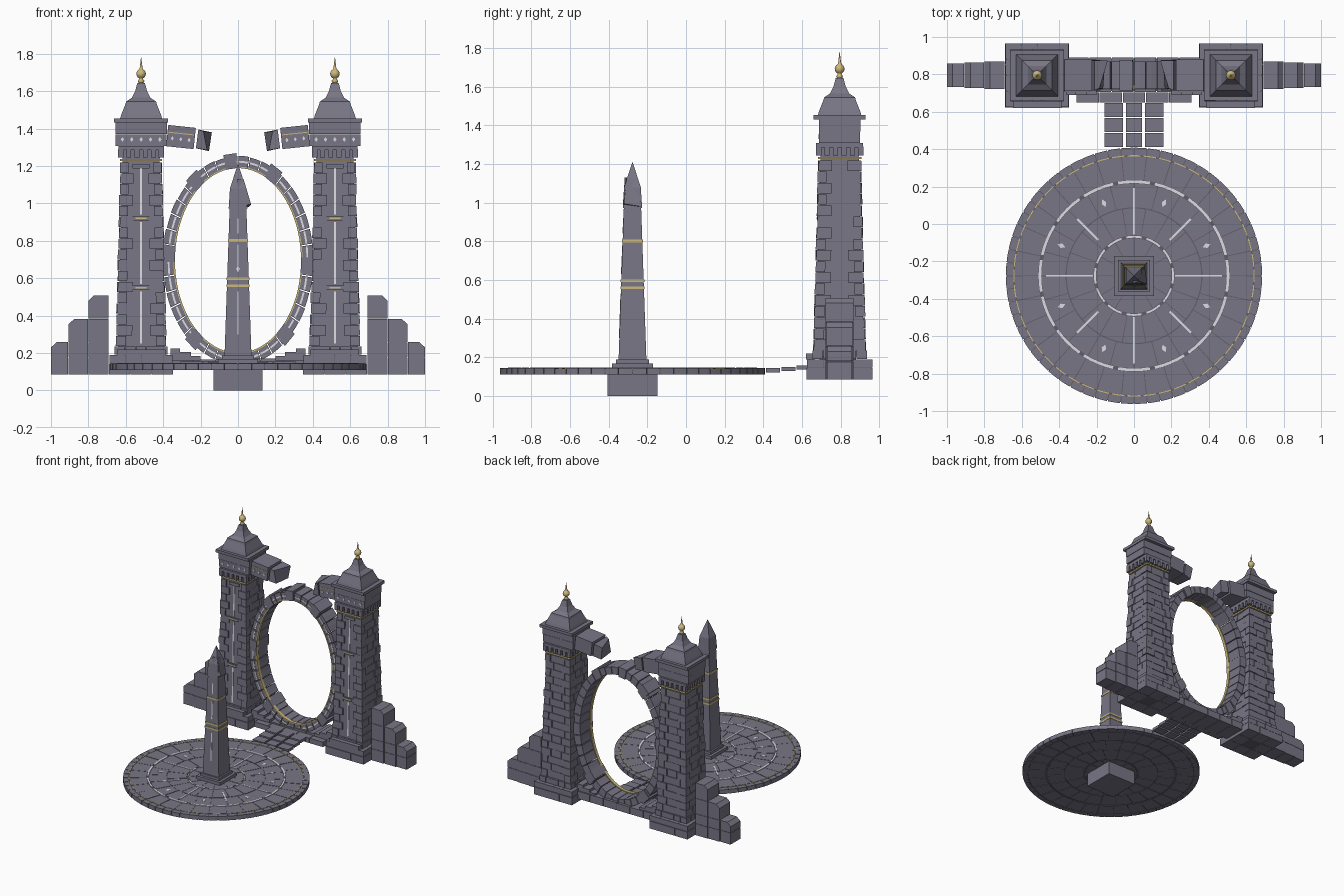
import bpy, bmesh, math, random
from mathutils import Matrix, Vector

random.seed(4)
if "Cube" in bpy.data.objects:
    bpy.data.objects.remove(bpy.data.objects["Cube"])

STONE, MORTAR, PALE, GOLD = range(4)
I = Matrix.Identity(4)
T = lambda x, y, z: Matrix.Translation((x, y, z))
R = lambda deg, axis: Matrix.Rotation(math.radians(deg), 4, axis)


def material(name, rgb):
    m = bpy.data.materials.new(name)
    m.use_nodes = True
    m.diffuse_color = (*rgb, 1)
    m.node_tree.nodes["Principled BSDF"].inputs["Base Color"].default_value = (*rgb, 1)
    return m


MATS = [material("violet grey stone", (.19, .18, .235)), material("shadowed mortar", (.12, .11, .15)),
        material("pale inlay", (.72, .71, .76)), material("pale gold", (.60, .48, .20))]


def finish(bm, name):
    bmesh.ops.recalc_face_normals(bm, faces=bm.faces[:])
    mesh = bpy.data.meshes.new(name)
    bm.to_mesh(mesh)
    bm.free()
    for m in MATS:
        mesh.materials.append(m)
    bpy.context.collection.objects.link(bpy.data.objects.new(name, mesh))


def loft(bm, rings, mat, M=I, smooth=False):
    """Skin a list of equal point rings and close both ends."""
    vs = [[bm.verts.new(M @ Vector(p)) for p in ring] for ring in rings]
    n = len(vs[0])
    faces = [bm.faces.new(vs[0]), bm.faces.new(vs[-1])]
    for a, b in zip(vs, vs[1:]):
        faces += [bm.faces.new((a[i], a[(i + 1) % n], b[(i + 1) % n], b[i])) for i in range(n)]
    for f in faces:
        f.material_index, f.smooth = mat, smooth


def box(bm, x, y, z, mat=STONE, M=I):
    rect = [(x[0], y[0]), (x[1], y[0]), (x[1], y[1]), (x[0], y[1])]
    loft(bm, [[(*p, h) for p in rect] for h in z], mat, M)


def stack(bm, cx, cy, profile, mat=STONE, n=4, depth=1, smooth=False):
    """Turned profile of (half width, height); four sides give a square plan."""
    k = math.sqrt(2) if n == 4 else 1
    angles = [(i + .5) * math.tau / n for i in range(n)]
    loft(bm, [[(cx + k * r * math.cos(a), cy + k * r * depth * math.sin(a), z) for a in angles]
              for r, z in profile], mat, smooth=smooth)


def sector(bm, inner, outer, a0, a1, z, mat=STONE, M=I, k=3):
    """Curved block between two ellipses."""
    arc = [a0 + (a1 - a0) * i / k for i in range(k + 1)]
    pts = [(inner[0] * math.cos(a), inner[1] * math.sin(a)) for a in arc]
    pts += [(outer[0] * math.cos(a), outer[1] * math.sin(a)) for a in reversed(arc)]
    loft(bm, [[(*p, h) for p in pts] for h in z], mat, M)


def diamond(bm, size, z, M):
    w, h = size
    loft(bm, [[(w, 0, q), (0, h, q), (-w, 0, q), (0, -h, q)] for q in z], PALE, M)


# Round plaza of radial paving
CY, TOP = -.277, .145
PLAZA = T(0, CY, 0)
bm = bmesh.new()
stack(bm, 0, CY, [(.68, .113), (.68, .142)], MORTAR, n=72)
for r0, r1, n in [(.646, .685, 60), (.512, .638, 30), (.366, .493, 24), (.218, .36, 18), (.1, .2, 12)]:
    for i in range(n):
        step, gap = math.tau / n, .0025 / r1
        sector(bm, (r0, r0), (r1, r1), i * step + gap, (i + 1) * step - gap,
               (.11, TOP - random.uniform(0, .002)), M=PLAZA)
finish(bm, "plaza_paving")

bm = bmesh.new()
for r0, r1, n, mat, fill in [(.496, .51, 16, PALE, .86), (.204, .214, 12, PALE, .75), (.639, .645, 48, GOLD, .8)]:
    for i in range(n):
        step = math.tau / n
        sector(bm, (r0, r0), (r1, r1), (i - fill / 2) * step, (i + fill / 2) * step, (.14, .147), mat, PLAZA, 4)
for i in range(8):
    spoke = PLAZA @ R(45 * i, 'Z')
    r0, r1 = (.22, .47) if i % 2 == 0 else (.27, .43)
    box(bm, (r0, r1), (-.005, .005), (.14, .147), PALE, spoke)
    diamond(bm, (.022, .013), (.14, .147), spoke @ R(22.5, 'Z') @ T(.42, 0, 0))
finish(bm, "plaza_inlay")

# Obelisk with its foundation and broken tip
bm = bmesh.new()
stack(bm, 0, CY, [(.13, 0), (.13, .12)])
for h, z0, z1 in [(.107, .12, .168), (.085, .168, .188)]:
    stack(bm, 0, CY, [(h, z0), (h, z1)])
stack(bm, 0, CY, [(.072, .188), (.045, .972)])
stack(bm, 0, CY, [(.05, .972), (.043, 1.08), (.001, 1.21)])
loft(bm, [[(-.01, -.05, .985), (.07, -.045, .995), (.058, .045, .98), (-.01, .045, .975)],
          [(-.005, -.04, 1.13), (.03, -.03, 1.13), (.03, .02, 1.12), (-.005, .02, 1.13)]], STONE, PLAZA)
finish(bm, "obelisk")

bm = bmesh.new()
shaft = lambda z: .072 - (z - .188) * .0344
for z in (.56, .597, .802):
    stack(bm, 0, CY, [(shaft(z) + .003, z - .007), (shaft(z) + .003, z + .007)], GOLD)
for z0, z1 in [(.3, .53), (.66, .78), (.84, .92)]:
    loft(bm, [[(x, CY - shaft(z) - d, z) for x, d in ((-.004, -.002), (.004, -.002), (.004, .002), (-.004, .002))]
              for z in (z0, z1)], PALE)
diamond(bm, (.01, .018), (0, .003), T(0, CY - shaft(.65), .65) @ R(90, 'X'))
finish(bm, "obelisk_bands")

# Path of slabs rising to the gate
bm = bmesh.new()
for row in range(3):
    for col in (-1, 0, 1):
        y, z = .413 + .08 * row, .122 + .007 * row
        w = .044 if col == 0 else .05
        box(bm, (col * .109 - w, col * .109 + w), (y, y + .074), (z, z + .022))
finish(bm, "path_slabs")

# Sill between the towers
GY = .795
bm = bmesh.new()
box(bm, (-.36, .36), (.71, .885), (.113, .162), MORTAR)
for i in range(6):
    x = -.36 + .12 * i
    box(bm, (x + .002, x + .118), (.705, .89), (.11, .165 + random.uniform(0, .006)))
for i in range(5):
    x = -.31 + .124 * i
    box(bm, (x + .002, x + .122), (.65, .703), (.115, .155))
for s in (-1, 1):
    for far, z in [(.31, .225), (.25, .205), (.2, .185)]:
        box(bm, sorted((s * .36, s * far)), (.69, .88), (.16, z))
finish(bm, "gate_sill")

# Oval ring of voussoirs with larger clasp stones
RING = T(0, GY, .695) @ R(90, 'X')
bm = bmesh.new()
N = 40
for i in range(N):
    a, step = i * math.tau / N, math.tau / N
    d = random.uniform(0, .004)
    sector(bm, (.343, .5), (.4 + d, .556 + d), a + .006, a + step - .006, (-.073, .073), M=RING, k=2)
for deg in (96, 60, 127, 176, 357, 312, 232):
    a = math.radians(deg)
    sector(bm, (.338, .494), (.416, .574), a - .085, a + .085, (-.081, .081), M=RING, k=1)
finish(bm, "oval_ring")

bm = bmesh.new()
for i in range(N):
    a, step = i * math.tau / N, math.tau / N
    sector(bm, (.366, .523), (.376, .533), a + .015, a + step - .015, (.07, .076), PALE, RING, 2)
    sector(bm, (.337, .494), (.345, .502), a, a + step, (.05, .075), GOLD, RING, 2)
finish(bm, "ring_inlay")

# Towers, mirrored to both sides
BASE, HEAD = .235, 1.25
half = lambda z: .13 - (z - BASE) * .026


def quoin(bm, cx, xr, yr, z0, z1, out=0):
    """Block on the tapered shaft; ranges are fractions of the half width."""
    rings = []
    for z in (z0, z1):
        w = half(z) + out
        rings.append([(cx + x * w, GY + y * w, z) for x, y in
                      ((xr[0], yr[0]), (xr[1], yr[0]), (xr[1], yr[1]), (xr[0], yr[1]))])
    loft(bm, rings, STONE)


def front_plate(bm, cx, x0, x1, z0, z1, proud, mat):
    loft(bm, [[(cx + x, GY - half(z) - d, z) for x, d in ((x0, -.003), (x1, -.003), (x1, proud), (x0, proud))]
              for z in (z0, z1)], mat)


for s, side in ((1, "left"), (-1, "right")):
    cx = s * .518
    M = T(cx, GY, 0)
    # Plinth
    bm = bmesh.new()
    stack(bm, cx, GY, [(.165, .09), (.165, .188)], MORTAR)
    for z0, z1, h, n in [(.085, .145, .172, 3), (.148, .19, .17, 4), (.192, .235, .142, 5)]:
        w = 2 * h / n
        for i in range(n):
            for j in range(n):
                if i in (0, n - 1) or j in (0, n - 1):
                    box(bm, (-h + i * w + .001, -h + (i + 1) * w - .001),
                        (-h + j * w + .001, -h + (j + 1) * w - .001), (z0, z1), M=M)
    box(bm, (-.13, .13), (-.175, -.13), (.19, .22), M=M)
    finish(bm, side + "_tower_plinth")

    # Shaft with alternating corner stones and infill courses
    bm = bmesh.new()
    stack(bm, cx, GY, [(half(BASE) - .005, BASE - .03), (half(HEAD) - .005, HEAD)], STONE)
    courses = 17
    ch = (HEAD - .03 - BASE) / courses
    for c in range(courses):
        z0, z1 = BASE + c * ch + .0015, BASE + (c + 1) * ch - .0015
        e = (.36, .6) if c % 2 else (.6, .36)
        for sx in (-1, 1):
            for sy in (-1, 1):
                quoin(bm, cx, sorted((sx, sx * e[0])), sorted((sy, sy * e[1])), z0, z1, random.uniform(.001, .008))
        inx, iny = e[0] - .025, e[1] - .025
        quoin(bm, cx, (-inx, inx), (.8, 1), z0, z1, random.uniform(-.003, .002))
        for sx in (-1, 1):
            quoin(bm, cx, sorted((sx * .8, sx)), (-iny, iny), z0, z1, random.uniform(-.003, .002))
    for z in (.55, .92, 1.2):
        front_plate(bm, cx, -.045, .045, z - .012, z + .012, .004, STONE)
    finish(bm, side + "_tower_shaft")

    # Inlaid line and gold bands
    bm = bmesh.new()
    for z0, z1 in [(.25, .53), (.57, .9), (.94, 1.19)]:
        front_plate(bm, cx, -.005, .005, z0, z1, 0, PALE)
    for z in (.55, .92):
        front_plate(bm, cx, -.03, .03, z - .004, z + .004, .007, GOLD)
    stack(bm, cx, GY, [(.112, 1.226), (.112, 1.238)], GOLD)
    for i in range(5):
        diamond(bm, (.009, .013), (0, .004), T(cx + (i - 2) * .05, GY - .108, 1.342) @ R(90, 'X'))
    finish(bm, side + "_tower_inlay")

    # Bracketed head and swept roof
    bm = bmesh.new()
    for i in range(6):
        p = -.11 + .044 * i
        for q in (-.108, .108):
            box(bm, (p - .013, p + .013), (q - .014, q + .014), (1.245, 1.29), M=M)
            box(bm, (q - .014, q + .014), (p - .013, p + .013), (1.245, 1.29), M=M)
    stack(bm, cx, GY, [(.1, 1.24), (.1, 1.3)])
    stack(bm, cx, GY, [(.122, 1.285), (.122, 1.308)])
    stack(bm, cx, GY, [(.136, 1.308), (.136, 1.368)], depth=.78)
    stack(bm, cx, GY, [(.138, 1.37), (.138, 1.432)], depth=.78)
    stack(bm, cx, GY, [(.145, 1.432), (.145, 1.455)], depth=.93)
    stack(bm, cx, GY, [(.112, 1.455), (.106, 1.475), (.084, 1.53)])
    stack(bm, cx, GY, [(.084, 1.53), (.08, 1.545), (.05, 1.565), (.032, 1.6), (.02, 1.645)])
    finish(bm, side + "_tower_head")

    bm = bmesh.new()
    ball = [(.026 * math.sin(math.pi * t / 8), 1.693 - .026 * math.cos(math.pi * t / 8)) for t in range(1, 8)]
    stack(bm, cx, GY, [(.012, 1.643), (.018, 1.655), (.01, 1.665)] + ball + [(.007, 1.73), (.001, 1.78)],
          GOLD, n=16, smooth=True)
    finish(bm, side + "_tower_finial")

    # Broken lintel stub leaning to the middle
    bm = bmesh.new()
    stub = T(s * .305, GY, 1.355) @ R(-s * 6, 'Y')
    box(bm, (-.074, .074), (-.085, .085), (-.057, .057), M=stub)
    box(bm, (-.068, .068), (-.088, -.08), (.016, .021), GOLD, stub)
    for i in (-1, 0, 1):
        diamond(bm, (.008, .012), (0, .004), stub @ T(i * .045, -.085, -.012) @ R(90, 'X'))
    loft(bm, [[(s * x, GY + y, z) for x, y, z in ring] for ring in (
        [(.212, -.08, 1.395), (.212, .08, 1.395), (.225, .08, 1.295), (.225, -.08, 1.295)],
        [(.185, -.07, 1.385), (.14, .08, 1.38), (.155, .07, 1.28), (.165, -.07, 1.285)])], STONE)
    finish(bm, side + "_broken_lintel")

    # Stepped buttress with chamfered tops
    bm = bmesh.new()
    for x0, x1, d, heights in [(.692, .8, .073, (.085, .18, .26, .385, .51)),
                               (.803, .905, .068, (.085, .18, .26, .385)), (.908, 1, .062, (.085, .18, .26))]:
        for z0, z1 in zip(heights, heights[1:]):
            c = .03 if z1 == heights[-1] else .004
            outline = [(x0, z0), (x1, z0), (x1, z1 - c), (x1 - c, z1 - .002), (x0, z1 - .002)]
            loft(bm, [[(s * x, GY + y, z) for x, z in outline] for y in (-d, d)], STONE)
    finish(bm, side + "_buttress")
